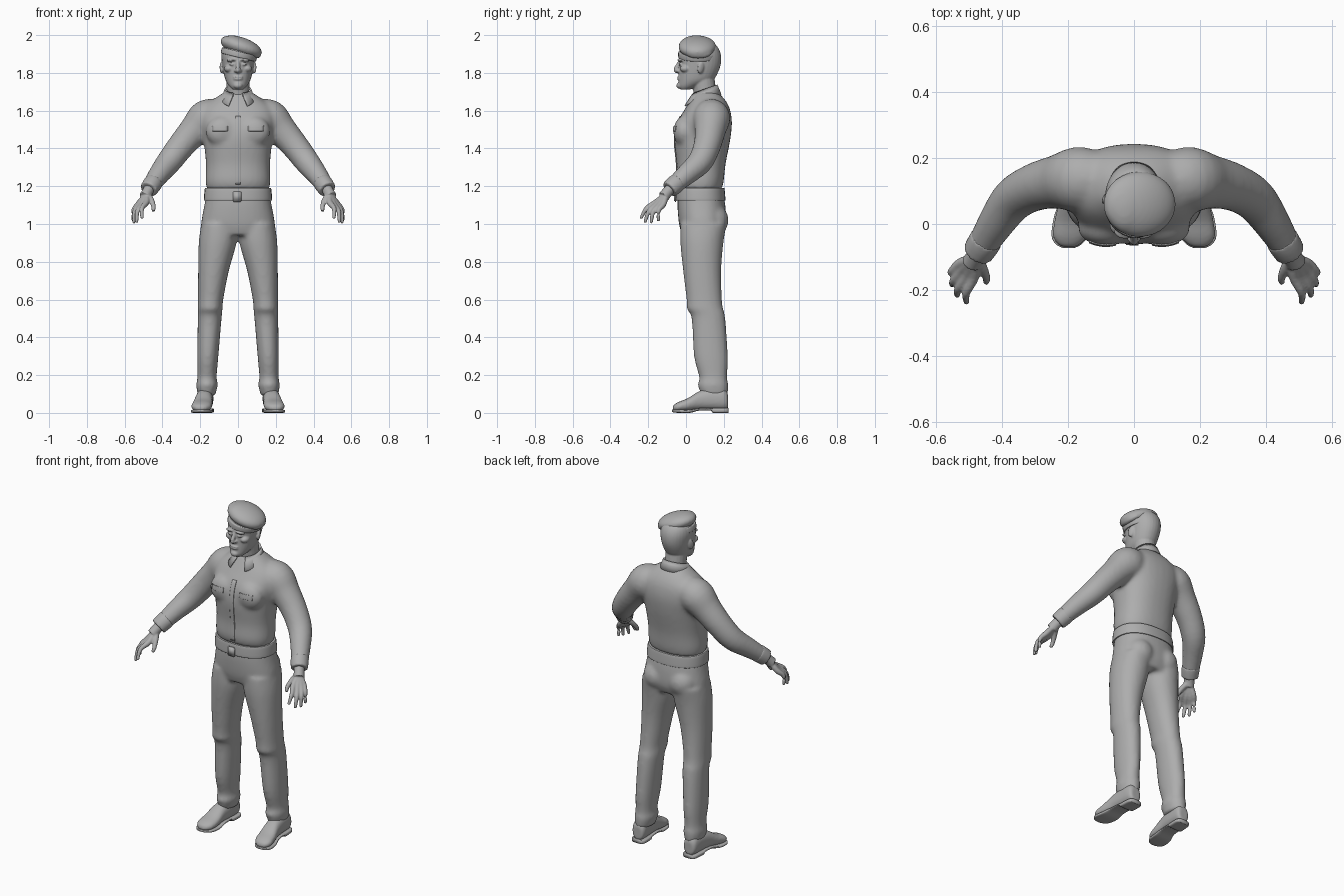
import bpy, bmesh, math
from mathutils import Vector, Matrix

old = bpy.data.objects.get("Cube")
if old:
    bpy.data.objects.remove(old)

GREY = (0.42, 0.42, 0.42, 1)
clay = bpy.data.materials.new("plain grey")
clay.use_nodes = True
clay.diffuse_color = GREY
clay.node_tree.nodes["Principled BSDF"].inputs["Base Color"].default_value = GREY


def spline(rows, k=4):
    """Smoothly resample rows of numbers of any length."""
    rows = [Vector(r) for r in rows]
    out = []
    for i in range(len(rows) - 1):
        a, b = rows[max(i - 1, 0)], rows[i]
        c, d = rows[i + 1], rows[min(i + 2, len(rows) - 1)]
        for j in range(k):
            t = j / k
            out.append(b + (c - a) * (t / 2) + (a * 2 - b * 5 + c * 4 - d) * (t * t / 2)
                       + (b * 3 - a - c * 3 + d) * (t ** 3 / 2))
    return out + [rows[-1]]


def skin(bm, rings):
    rings = [[bm.verts.new(p) for p in ring] for ring in rings]
    n = len(rings[0])
    for a, b in zip(rings, rings[1:]):
        for i in range(n):
            bm.faces.new((a[i], a[(i + 1) % n], b[(i + 1) % n], b[i]))
    bm.faces.new(rings[0])
    bm.faces.new(rings[-1])


def loft(bm, rows, side=1, lengthwise=False, power=2.3, n=32):
    """Rows: station, centre x, half width, low edge, high edge."""
    rings = []
    for t, c, r, lo, hi in spline(rows):
        ring = []
        for i in range(n):
            co, si = math.cos(i * math.tau / n), math.sin(i * math.tau / n)
            x = side * (c + r * math.copysign(abs(co) ** (2 / power), co))
            v = (lo + hi) / 2 + (hi - lo) / 2 * math.copysign(abs(si) ** (2 / power), si)
            ring.append((x, t, v) if lengthwise else (x, v, t))
        rings.append(ring)
    skin(bm, rings)


def tube(bm, rows, side=1, n=20):
    """Rows: x, y, z, radius."""
    pts = spline(rows)
    rings = []
    for i, p in enumerate(pts):
        d = (pts[min(i + 1, len(pts) - 1)] - pts[max(i - 1, 0)]).to_3d()
        q = d.to_track_quat('Z', 'Y')
        ring = [p.to_3d() + q @ Vector((math.cos(k * math.tau / n), math.sin(k * math.tau / n), 0)) * p[3]
                for k in range(n)]
        rings.append([(side * v.x, v.y, v.z) for v in ring])
    skin(bm, rings)


def ball(bm, centre, size, turn=(0, 0, 0)):
    m = Matrix.Translation(centre)
    for ang, ax in zip(turn, 'XYZ'):
        m = m @ Matrix.Rotation(math.radians(ang), 4, ax)
    bmesh.ops.create_uvsphere(bm, u_segments=32, v_segments=20, radius=1,
                              matrix=m @ Matrix.Diagonal((*size, 1)))


def finish(name, bm, voxel=0, smooth=0):
    bmesh.ops.recalc_face_normals(bm, faces=bm.faces)
    for f in bm.faces:
        f.smooth = True
    me = bpy.data.meshes.new(name)
    bm.to_mesh(me)
    bm.free()
    me.materials.append(clay)
    ob = bpy.data.objects.new(name, me)
    bpy.context.collection.objects.link(ob)
    if voxel:
        m = ob.modifiers.new("blend", 'REMESH')
        m.mode, m.voxel_size, m.use_smooth_shade = 'VOXEL', voxel, True
        m = ob.modifiers.new("soften", 'SMOOTH')
        m.factor, m.iterations = 0.5, smooth
    return ob


# Shirt: torso and sleeves blended into one skin
bm = bmesh.new()
loft(bm, [(1.185, 0, .165, -.04, .19), (1.23, 0, .172, -.052, .2), (1.32, 0, .17, -.05, .21),
          (1.45, 0, .183, -.062, .235), (1.54, 0, .2, -.045, .243), (1.61, 0, .19, -.005, .232),
          (1.66, 0, .13, .025, .205), (1.7, 0, .07, .05, .165)])
for s in (1, -1):
    tube(bm, [(.09, .135, 1.58, .08), (.165, .135, 1.56, .1), (.23, .128, 1.495, .083), (.3, .112, 1.415, .073),
              (.365, .075, 1.33, .067), (.42, 0, 1.26, .056), (.472, -.085, 1.185, .044)], s)
    ball(bm, (s * .085, -.012, 1.49), (.085, .055, .08))
shirt = finish("shirt", bm, .011, 8)

# Trousers: hips and both legs
bm = bmesh.new()
loft(bm, [(1.19, 0, .163, -.04, .19), (1.1, 0, .178, -.045, .208), (1.0, 0, .195, -.037, .212),
          (.94, 0, .18, -.02, .19)])
for s in (1, -1):
    loft(bm, [(1.0, .1, .095, -.03, .215), (.9, .108, .1, -.03, .198), (.75, .13, .081, -.015, .186),
              (.6, .145, .067, .003, .19), (.55, .148, .066, .005, .197), (.5, .15, .063, .03, .208),
              (.3, .16, .056, .042, .222), (.19, .164, .051, .07, .218), (.15, .164, .057, .062, .224),
              (.11, .166, .05, .075, .222), (.09, .166, .047, .08, .22)], s, power=2.1)
    ball(bm, (s * .085, .135, 1.02), (.085, .09, .09))
finish("trousers", bm, .011, 6)

# Belt and buckle
bm = bmesh.new()
loft(bm, [(1.125, 0, .178, -.052, .207), (1.13, 0, .181, -.056, .209), (1.185, 0, .176, -.053, .204),
          (1.19, 0, .17, -.048, .2)])
finish("belt", bm)
bm = bmesh.new()
bmesh.ops.create_cube(bm, matrix=Matrix.Translation((-.005, -.056, 1.145)) @ Matrix.Diagonal((.045, .014, .055, 1)))
bmesh.ops.bevel(bm, geom=bm.edges[:], offset=.004, segments=2, affect='EDGES')
finish("belt_buckle", bm)


# Cloth panels pressed onto the shirt front
def panel(name, x, z, w, h):
    bm = bmesh.new()
    bmesh.ops.create_grid(bm, x_segments=6, y_segments=24, size=.5,
                          matrix=Matrix.Translation((x, -.3, z)) @ Matrix.Rotation(math.pi / 2, 4, 'X')
                          @ Matrix.Diagonal((w, h, 1, 1)))
    ob = finish(name, bm)
    m = ob.modifiers.new("press", 'SHRINKWRAP')
    m.target, m.wrap_method, m.wrap_mode = shirt, 'PROJECT', 'ABOVE_SURFACE'
    m.use_project_y, m.use_positive_direction, m.offset = True, True, .002
    m.use_project_x = m.use_project_z = False
    m = ob.modifiers.new("thickness", 'SOLIDIFY')
    m.thickness, m.offset = .004, 0


panel("button_placket", 0, 1.39, .026, .36)
for s, label in ((1, "left"), (-1, "right")):
    panel(label + "_pocket_flap", s * .095, 1.505, .08, .028)

# Folded collar, open at the throat with two points
bm = bmesh.new()
steps = 40
rows = []
for i in range(steps + 1):
    a = math.radians(-160 + 320 * i / steps)
    f = (1 - math.cos(a)) / 2
    tip = f ** 6
    x, y = math.sin(a), math.cos(a)
    rows.append([bm.verts.new(p) for p in (
        (.066 * x, .1 + .06 * y, 1.69 - .03 * f),
        (.07 * x, .1 + .066 * y, 1.738 - .045 * f),
        (.078 * x * (1 + .2 * tip), .1 + .076 * y - .01 * tip, 1.715 - .045 * f),
        (.09 * x * (1 + .75 * tip), .1 + .088 * y - .03 * tip, 1.685 - .03 * f - .035 * tip))])
for a, b in zip(rows, rows[1:]):
    for j in range(3):
        bm.faces.new((a[j], b[j], b[j + 1], a[j + 1]))
collar = finish("collar", bm)
collar.modifiers.new("thickness", 'SOLIDIFY').thickness = .007

# Head with neck, face and ears
bm = bmesh.new()
tube(bm, [(0, .11, 1.62, .064), (0, .1, 1.7, .06), (0, .085, 1.8, .062)])
loft(bm, [(1.712, 0, .028, -.03, .02), (1.73, 0, .046, -.04, .07), (1.76, 0, .065, -.04, .14),
          (1.8, 0, .076, -.038, .168), (1.85, 0, .084, -.037, .185), (1.9, 0, .088, -.035, .184),
          (1.94, 0, .076, -.01, .165), (1.965, 0, .045, .02, .13)], power=2.1)
tube(bm, [(0, -.03, 1.866, .009), (0, -.043, 1.84, .011), (0, -.054, 1.816, .013), (0, -.042, 1.806, .01)])
ball(bm, (0, -.033, 1.733), (.024, .018, .017))
for z in (1.778, 1.767):
    ball(bm, (0, -.036, z), (.026, .012, .0055))
for s in (1, -1):
    ball(bm, (s * .032, -.027, 1.868), (.03, .018, .008), (0, s * 6, s * 12))
    ball(bm, (s * .031, -.026, 1.845), (.016, .014, .007))
    ball(bm, (s * .013, -.042, 1.811), (.009, .011, .008))
    ball(bm, (s * .048, -.002, 1.822), (.026, .03, .02))
    ball(bm, (s * .086, .078, 1.828), (.009, .019, .032), (-12, 0, s * 25))
finish("head", bm, .0045, 3)

# Beret: tilted band and soft crown drooping to the left
bm = bmesh.new()
tilt = Matrix.Translation((.005, .065, 1.897)) @ Matrix.Rotation(math.radians(14), 4, 'Y')
loft(bm, [(-.016, 0, .091, -.1, .1), (-.012, 0, .096, -.106, .106), (.012, 0, .096, -.106, .106),
          (.016, 0, .09, -.1, .1)], power=2)
bm.transform(tilt)
finish("beret_band", bm)
bm = bmesh.new()
ball(bm, (.017, .06, 1.938), (.115, .1, .05), (0, 19, 0))
ball(bm, (-.02, .055, 1.958), (.066, .082, .04), (0, 10, 0))
ball(bm, (.075, .065, 1.91), (.05, .075, .025), (0, 32, 0))
finish("beret_crown", bm, .007, 8)

for s, label in ((1, "left"), (-1, "right")):
    # Hand: palm, four bent fingers and a thumb
    bm = bmesh.new()
    tube(bm, [(.462, -.07, 1.2, .031), (.478, -.096, 1.172, .029), (.492, -.118, 1.145, .031)], s)
    for x, y, z, tx, ty, tz in ((.485, -.158, 1.115, .508, -.236, 1.035), (.505, -.152, 1.105, .536, -.216, 1.014),
                                (.52, -.138, 1.102, .551, -.184, 1.012), (.527, -.12, 1.105, .555, -.146, 1.022)):
        mid = ((x + tx) / 2 + .012, (y + ty) / 2 - .012, (z + tz) / 2 + .008, .0125)
        tube(bm, [(.485, -.105, 1.158, .016), (x, y, z, .0165), mid, (tx, ty, tz, .009)], s, 12)
        ball(bm, (s * tx, ty, tz), (.009, .009, .009))
    tube(bm, [(.478, -.1, 1.155, .018), (.458, -.135, 1.125, .015), (.447, -.165, 1.09, .012),
              (.45, -.178, 1.068, .009)], s, 12)
    finish(label + "_hand", bm, .0045, 4)

    # Shirt cuff
    bm = bmesh.new()
    tube(bm, [(.446, -.043, 1.222, .05), (.458, -.063, 1.205, .05), (.474, -.088, 1.182, .047)], s)
    finish(label + "_cuff", bm, .007, 2)

    # Shoe upper with sole and heel block
    bm = bmesh.new()
    loft(bm, [(.222, .172, .03, .02, .1), (.2, .173, .042, .015, .13), (.13, .176, .045, .016, .13),
              (.07, .181, .046, .016, .115), (.01, .188, .053, .01, .078), (-.035, .194, .052, .008, .06),
              (-.06, .197, .036, .01, .046), (-.07, .198, .018, .015, .035)], s, True)
    finish(label + "_shoe", bm, .007, 4)
    bm = bmesh.new()
    loft(bm, [(.224, .172, .034, 0, .025), (.205, .172, .045, 0, .025), (.145, .175, .046, 0, .025),
              (.13, .177, .044, .012, .025), (.07, .181, .046, .012, .025), (.02, .188, .055, 0, .018),
              (-.035, .195, .055, 0, .018), (-.062, .198, .038, .002, .018), (-.073, .198, .016, .005, .018)],
         s, True, 4)
    finish(label + "_shoe_sole", bm)
